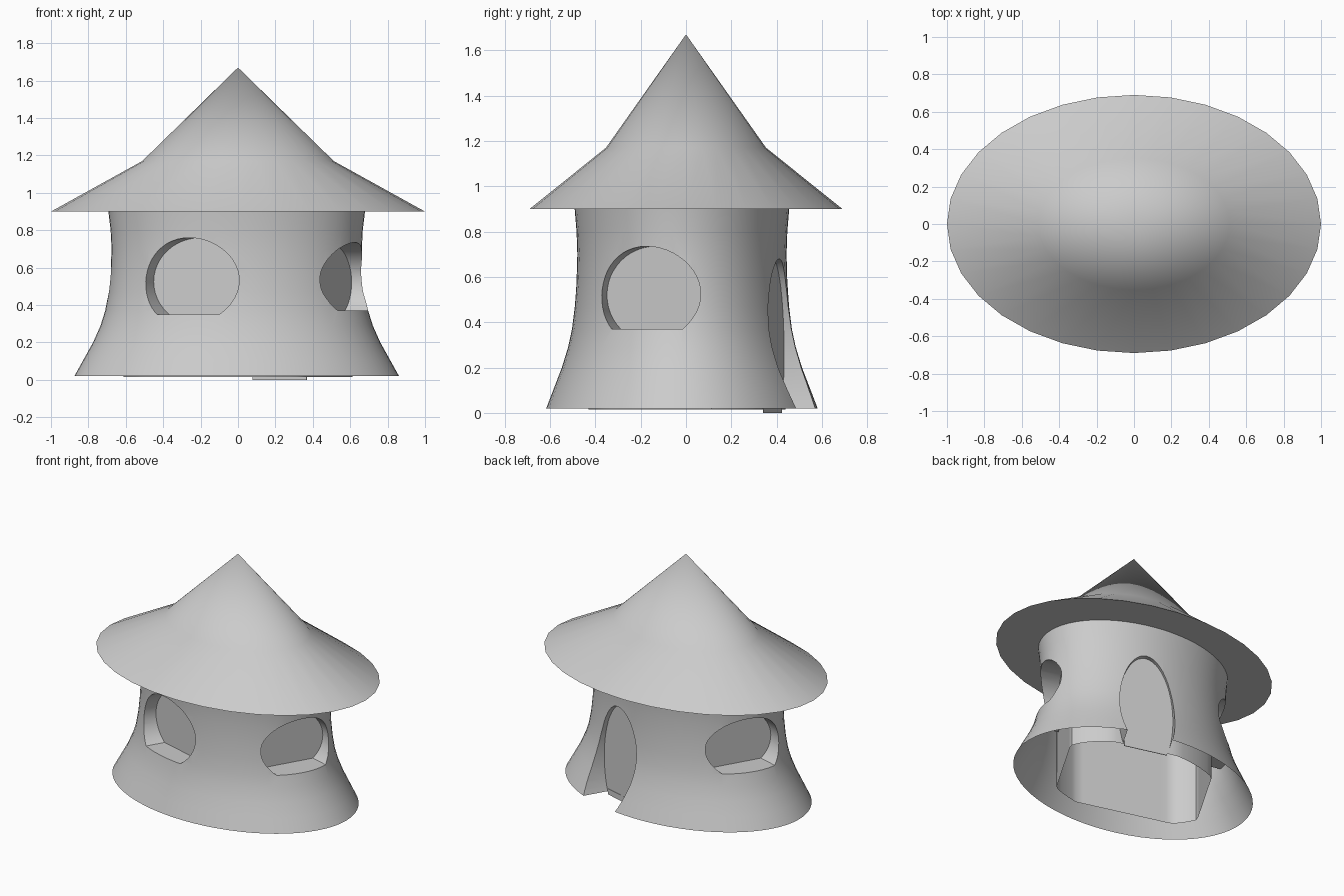
import bpy, bmesh
from math import sin, cos, pi, radians
from mathutils import Matrix, Vector

if "Cube" in bpy.data.objects:
    bpy.data.objects.remove(bpy.data.objects["Cube"])

SQUASH = Matrix.Diagonal((1, 0.69, 1, 1))   # the round hut is flattened front to back
TURN = radians(-22)                         # the openings are turned on the walls

stone = bpy.data.materials.new("plain grey")
stone.diffuse_color = (0.6, 0.6, 0.6, 1)
stone.use_nodes = True
stone.node_tree.nodes["Principled BSDF"].inputs["Base Color"].default_value = stone.diffuse_color


def make(name, bm):
    bmesh.ops.recalc_face_normals(bm, faces=bm.faces[:])
    me = bpy.data.meshes.new(name)
    bm.to_mesh(me)
    bm.free()
    me.materials.append(stone)
    ob = bpy.data.objects.new(name, me)
    bpy.context.collection.objects.link(ob)
    return ob


def finish(ob, angle=35):
    ob.data.transform(SQUASH)
    ob.data.shade_smooth()
    ob.data.set_sharp_from_angle(angle=radians(angle))


def loft(bm, rings, cap_bottom=True, cap_top=True):
    loops = [[bm.verts.new(p) for p in r] for r in rings]
    n = len(loops[0])
    for a, b in zip(loops, loops[1:]):
        for i in range(n):
            j = (i + 1) % n
            bm.faces.new((a[i], a[j], b[j], b[i]))
    if cap_bottom:
        bm.faces.new(loops[0][::-1])
    if cap_top:
        bm.faces.new(loops[-1])
    return loops


def circle(r, z, n, cx=0, cy=0):
    return [(cx + r * cos(2 * pi * i / n), cy + r * sin(2 * pi * i / n), z) for i in range(n)]


# Roof: two-pitch cone with a flat underside
bm = bmesh.new()
rings = loft(bm, [circle(1, 0.9, 32), circle(0.512, 1.17, 32)], True, False)
apex = bm.verts.new((0, 0, 1.67))
top = rings[-1]
for i in range(32):
    bm.faces.new((top[i], top[(i + 1) % 32], apex))
finish(make("roof", bm))

# Wall: flared lathe form
profile = [(0.868, 0.02), (0.818, 0.11), (0.768, 0.2), (0.728, 0.29), (0.703, 0.37),
           (0.685, 0.47), (0.674, 0.58), (0.669, 0.7), (0.674, 0.8), (0.686, 0.9)]
bm = bmesh.new()
loft(bm, [circle(r, z, 64, -0.007, -0.026) for r, z in profile])
wall = make("wall", bm)

# Openings: (quarter turn, half width, centre height, half height, sill, depth plane)
openings = [(0, 0.335, 0.52, 0.215, 0.37, 0.52),
            (1, 0.20, 0.26, 0.42, -0.05, 0.596),
            (2, 0.335, 0.52, 0.215, 0.37, 0.52),
            (3, 0.27, 0.525, 0.235, 0.35, 0.535)]
cutters = []
for k, w, zc, h, sill, p in openings:
    a = TURN + k * pi / 2
    n, t = Vector((cos(a), sin(a), 0)), Vector((-sin(a), cos(a), 0))
    arch = [(w * cos(2 * pi * i / 48), zc + h * sin(2 * pi * i / 48)) for i in range(48)]
    outline = [(s, z) for s, z in arch if z > sill]
    # sill corners where the arch meets the flat bottom
    half = w * max(0.0, 1 - ((zc - sill) / h) ** 2) ** 0.5
    outline = sorted(outline, key=lambda q: (q[0] < 0, q[1] if q[0] >= 0 else -q[1]))
    outline = [(half, sill)] + outline + [(-half, sill)]
    bm = bmesh.new()
    loft(bm, [[n * d + t * s + Vector((0, 0, z)) for s, z in outline] for d in (p, 1.3)])
    c = make("opening_cutter", bm)
    c.hide_render = True
    cutters.append(c)
    m = wall.modifiers.new("cut", "BOOLEAN")
    m.object, m.operation, m.solver = c, "DIFFERENCE", "EXACT"

# Apply the cuts, then open the top and bottom of the wall
dg = bpy.context.evaluated_depsgraph_get()
cut = bpy.data.meshes.new_from_object(wall.evaluated_get(dg))
wall.modifiers.clear()
wall.data = cut
bm = bmesh.new()
bm.from_mesh(cut)
ends = [f for f in bm.faces if abs(f.normal.z) > 0.99
        and (f.calc_center_median().z < 0.03 or f.calc_center_median().z > 0.89)]
bmesh.ops.delete(bm, geom=ends, context="FACES")
bm.to_mesh(cut)
bm.free()
finish(wall)
for c in cutters:
    bpy.data.objects.remove(c)

# Inner room: square plan with corners rounded off by the wall
plan = []
for i in range(96):
    b = 2 * pi * i / 96
    r = 0.635
    for k, w, zc, h, sill, p in openings:
        f = cos(b - TURN - k * pi / 2)
        if f > 0.1:
            r = min(r, (p - 0.004) / f)
    plan.append((r * cos(b), r * sin(b)))
bm = bmesh.new()
loft(bm, [[(x, y, z) for x, y in plan] for z in (0.015, 0.9)], False, False)
finish(make("inner_room", bm))

# Door panel foot: reaches the ground behind the doorway
a = TURN + pi / 2
n, t = Vector((cos(a), sin(a), 0)), Vector((-sin(a), cos(a), 0))
bm = bmesh.new()
loft(bm, [[n * d + t * s + Vector((0, 0, z)) for d, s in
           ((0.593, -0.156), (0.599, -0.156), (0.599, 0.156), (0.593, 0.156))] for z in (0, 0.04)])
finish(make("door_foot", bm))
